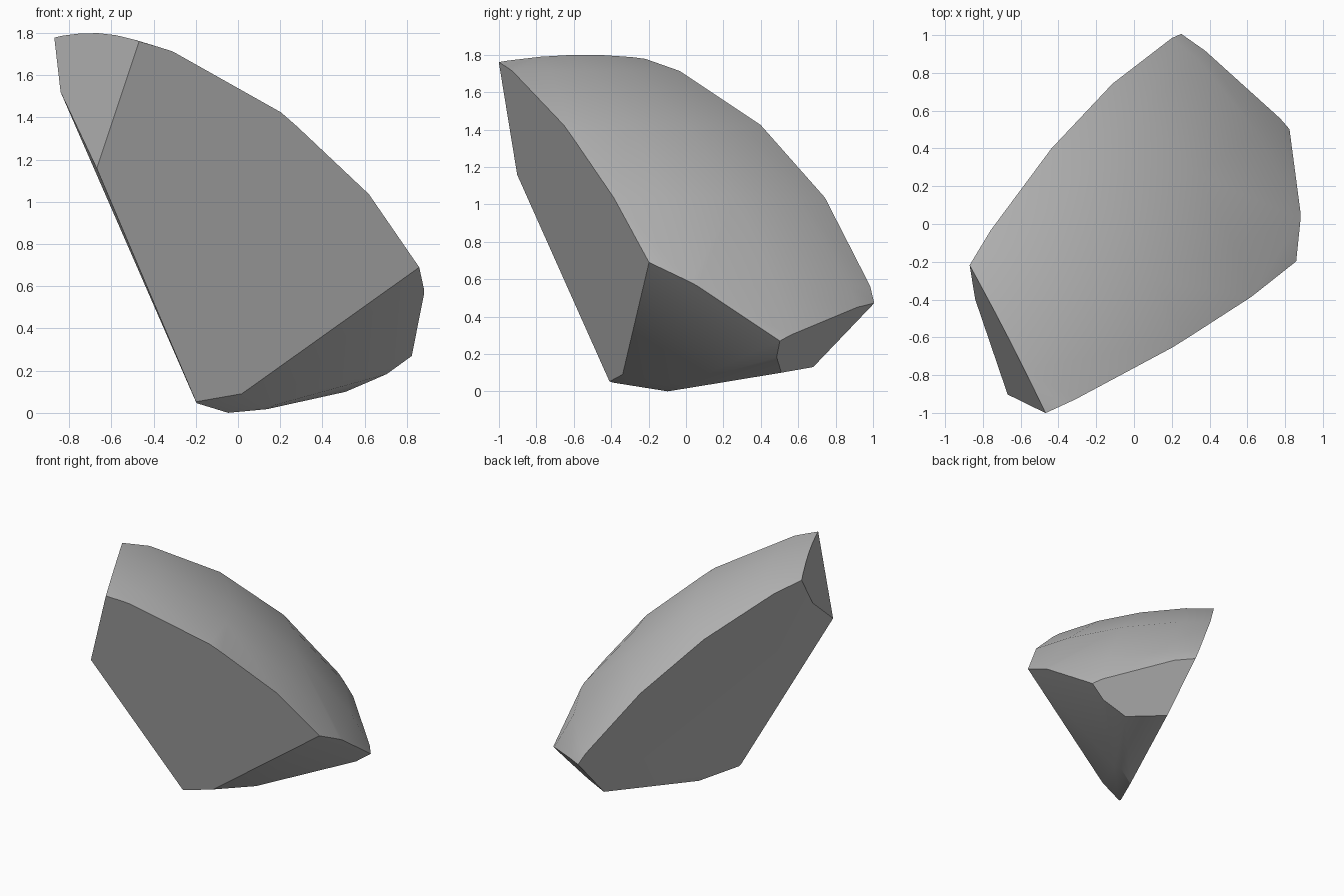
import bpy, bmesh, math
from mathutils import Vector, Matrix

cube = bpy.data.objects.get("Cube")
if cube:
    bpy.data.objects.remove(cube, do_unlink=True)

# Corners of the shard that define the fracture planes
front_tip = (-0.47, -1.0, 1.755)
front_side = (-0.67, -0.90, 1.16)
end_low = (-0.845, -0.40, 1.53)
end_back = (-0.87, -0.22, 1.775)
front_low = (0.845, -0.20, 0.68)
toe_front = (0.02, -0.335, 0.09)
toe_side = (-0.20, -0.41, 0.055)
toe_base = (-0.05, -0.10, 0.0)
toe_back = (0.16, -0.01, 0.03)
back_tip = (0.25, 1.0, 0.465)
back_base = (0.25, 0.68, 0.13)
side_corner = (0.81, 0.50, 0.26)
side_mid = (0.72, 0.485, 0.19)
side_base = (0.51, 0.51, 0.10)

fractures = [
    (front_tip, front_low, toe_side),        # large front break
    (front_tip, front_side, end_back),       # narrow end
    (end_back, back_tip, back_base),         # large back break
    (front_side, end_low, toe_side),         # sliver beside the back break
    (front_low, toe_front, side_corner),     # side break
    (back_tip, side_corner, back_base),      # rear lower break
    (side_mid, side_base, toe_back),         # thin chamfer under the side
    (side_base, back_base, toe_base),        # underside
    (toe_front, toe_base, toe_back),         # small toe
]
inside = Vector((0, 0, 0.8))

# Large sphere, whose skin becomes the domed outer face
bm = bmesh.new()
bmesh.ops.create_uvsphere(bm, u_segments=32, v_segments=16, radius=3.12,
                          matrix=Matrix.Translation((-1.5, -0.96, -1.17)))

# Cut away everything outside each fracture plane and cap the cut
for corners in fractures:
    a, b, c = map(Vector, corners)
    normal = (b - a).cross(c - a).normalized()
    if normal.dot(inside - a) > 0:
        normal.negate()
    bmesh.ops.bisect_plane(bm, geom=bm.verts[:] + bm.edges[:] + bm.faces[:],
                           dist=1e-5, plane_co=a, plane_no=normal, clear_outer=True)
    rim = [e for e in bm.edges if e.is_boundary]
    if rim:
        bmesh.ops.holes_fill(bm, edges=rim, sides=0)

bmesh.ops.recalc_face_normals(bm, faces=bm.faces[:])
mesh = bpy.data.meshes.new("stone_shard")
bm.to_mesh(mesh)
bm.free()

# Plain grey stone
stone = bpy.data.materials.new("grey_stone")
stone.use_nodes = True
grey = (0.5, 0.5, 0.5, 1.0)
stone.diffuse_color = grey
shader = next(n for n in stone.node_tree.nodes if n.type == 'BSDF_PRINCIPLED')
shader.inputs["Base Color"].default_value = grey
mesh.materials.append(stone)

shard = bpy.data.objects.new("stone_shard", mesh)
bpy.context.collection.objects.link(shard)
bpy.ops.object.select_all(action='DESELECT')
shard.select_set(True)
bpy.context.view_layer.objects.active = shard
bpy.ops.object.shade_smooth_by_angle(angle=math.radians(30))
